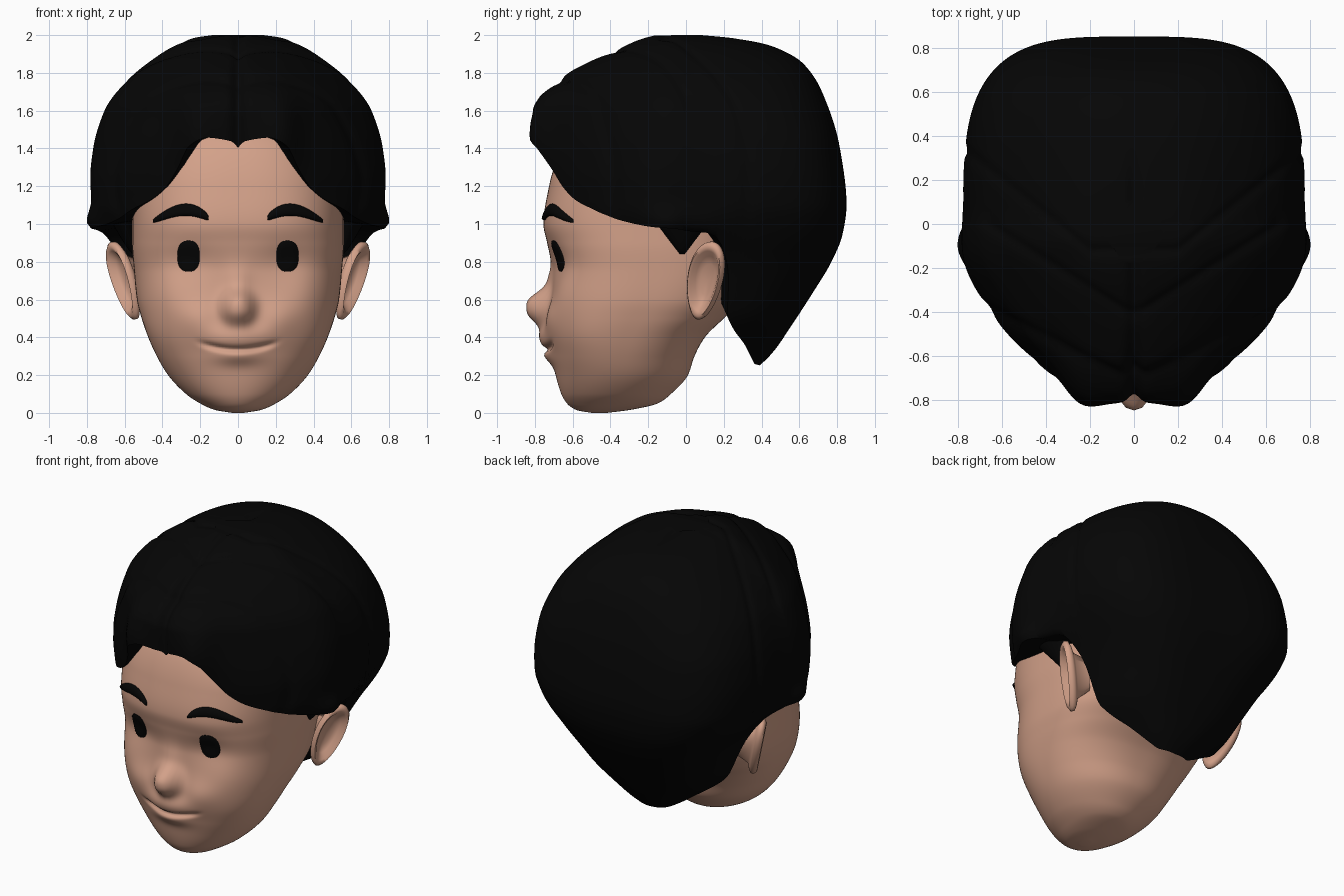
import bpy, bmesh
from math import sin, cos, pi, exp, radians, sqrt
from mathutils import Vector

cube = bpy.data.objects.get("Cube")
if cube:
    bpy.data.objects.remove(cube)


def material(name, colour):
    m = bpy.data.materials.new(name)
    m.use_nodes = True
    m.diffuse_color = (*colour, 1)
    bsdf = next(n for n in m.node_tree.nodes if n.type == 'BSDF_PRINCIPLED')
    bsdf.inputs["Base Color"].default_value = (*colour, 1)
    bsdf.inputs["Roughness"].default_value = 0.8
    return m


skin = material("skin", (0.65, 0.355, 0.25))
black = material("hair black", (0.0017, 0.0017, 0.0017))


def curve(points):
    """Smooth interpolation through (key, value) pairs without overshoot."""
    p = sorted(points)
    d = [(b[1] - a[1]) / (b[0] - a[0]) for a, b in zip(p, p[1:])]
    m = [d[0]] + [0 if a * b <= 0 else 2 * a * b / (a + b) for a, b in zip(d, d[1:])] + [d[-1]]

    def f(t):
        t = min(max(t, p[0][0]), p[-1][0])
        i = 0
        while i < len(p) - 2 and t > p[i + 1][0]:
            i += 1
        h = p[i + 1][0] - p[i][0]
        s = (t - p[i][0]) / h
        a = (1 + 2 * s) * (1 - s) ** 2
        return (a * p[i][1] + (1 - a) * p[i + 1][1]
                + h * s * (1 - s) * ((1 - s) * m[i] - s * m[i + 1]))
    return f


def loft(name, rings, mat, angle=50):
    """Skin a list of closed rings and cap both ends."""
    bm = bmesh.new()
    loops = [[bm.verts.new(p) for p in r] for r in rings]
    n = len(loops[0])
    for a, b in zip(loops, loops[1:]):
        for i in range(n):
            j = (i + 1) % n
            bm.faces.new((a[i], a[j], b[j], b[i]))
    bm.faces.new(loops[0])
    bm.faces.new(loops[-1])
    bmesh.ops.recalc_face_normals(bm, faces=bm.faces)
    me = bpy.data.meshes.new(name)
    bm.to_mesh(me)
    bm.free()
    me.materials.append(mat)
    ob = bpy.data.objects.new(name, me)
    bpy.context.collection.objects.link(ob)
    bpy.ops.object.select_all(action='DESELECT')
    ob.select_set(True)
    bpy.context.view_layer.objects.active = ob
    bpy.ops.object.shade_smooth_by_angle(angle=radians(angle))


def spow(v, e):
    return abs(v) ** e * (1 if v >= 0 else -1)


# Head: width, front and back by height
head = [(0, .03, -.5, -.42), (.015, .12, -.58, -.3), (.05, .2, -.63, -.15), (.1, .275, -.66, -.08),
        (.2, .37, -.69, .01), (.3, .43, -.71, .045), (.4, .475, -.72, .1), (.5, .51, -.715, .2),
        (.6, .535, -.71, .3), (.75, .55, -.705, .36), (.9, .56, -.735, .38), (1.0, .56, -.755, .4),
        (1.2, .56, -.725, .4), (1.35, .53, -.68, .4), (1.5, .45, -.58, .35), (1.7, .1, -.3, .1)]
head_w, head_f, head_b = (curve([(r[0], r[k]) for r in head]) for k in (1, 2, 3))
head_n = curve([(0, 2), (.2, 2.15), (.5, 2.6), (1, 2.6), (1.7, 2.3)])


def bump(x, z, cx, cz, sx, sz, power=1):
    return exp(-(((x - cx) / sx) ** 2 + ((z - cz) / sz) ** 2) ** power)


def relief(x, z):
    """Nose, cheeks, eye sockets and mouth, as distance forward."""
    ax = abs(x)
    d = .125 * bump(x, z, 0, .556, .085, .09, 1.4)
    d += .028 * bump(x, z, 0, .68, .06, .1)
    d += .033 * bump(ax, z, .21, .5, .12, .1)
    d += .025 * bump(ax, z, .38, .6, .13, .15)
    d -= .02 * bump(ax, z, .26, .8, .13, .1)
    d += .055 * bump(x, z, 0, .4, .15, .075)
    d += .03 * bump(x, z, 0, .3, .12, .045)
    mouth = .335 + .9 * x * x
    d -= .026 * exp(-((z - mouth) / .016) ** 2 - (ax / .19) ** 6)
    return d


def face_y(x, z):
    c, n = (head_f(z) + head_b(z)) / 2, head_n(z)
    t = min(abs(x) / head_w(z), 1)
    return c - (c - head_f(z)) * (1 - t ** n) ** (1 / n) - relief(x, z)


rings = []
for i in range(161):
    z = 1.7 * (i / 160) ** 1.5
    w, f, b, n = head_w(z), head_f(z), head_b(z), head_n(z)
    ring = []
    for k in range(200):
        a = 2 * pi * k / 200
        x = w * spow(sin(a), 2 / n)
        y = (f + b) / 2 - (b - f) / 2 * spow(cos(a), 2 / n)
        front = min(max(cos(a) * 3, 0), 1)
        ring.append((x, y - relief(x, z) * front, z))
    rings.append(ring)
loft("head", rings, skin, 80)

# Eyes, eyebrows, ears and sideburns on both sides
ear_profile = [(.02, -.03), (.4, -.028), (.62, -.012), (.78, .016), (.9, .024), (1, .008),
               (1, -.012), (.88, -.026), (.66, -.04), (.45, -.12)]
for s, side in ((1, "left"), (-1, "right")):
    rings = []
    for r, off in ((1, .015), (1, -.004), (.93, -.008), (.5, -.008), (.02, -.008)):
        ring = []
        for k in range(40):
            a = 2 * pi * k / 40
            x = s * .262 + .059 * r * spow(cos(a), .8)
            z = .83 + .082 * r * spow(sin(a), .8)
            ring.append((x, face_y(x, z) + off, z))
        rings.append(ring)
    loft(side + "_eye", rings, black)

    rings = []
    for i in range(29):
        u = i / 28
        x = s * (.155 + .295 * u)
        zc = 1.03 + .052 * sin(pi * u ** .85) - .015 * u
        h = .032 * sqrt(max(sin(pi * (.03 + .95 * u ** .75)), .01))
        ring = []
        for k in range(16):
            a = 2 * pi * k / 16
            z = zc + h * cos(a)
            ring.append((x, face_y(x, z) - .018 * sin(a), z))
        rings.append(ring)
    loft(side + "_eyebrow", rings, black)

    centre, back = Vector((.605, .1, .7)), Vector((.05, .09, 0))
    up = Vector((.06, .03, .205))
    out = back.cross(up).normalized()
    rings = []
    for r, h in ear_profile:
        ring = []
        for k in range(48):
            a = 2 * pi * k / 48
            egg = 1 + .18 * sin(a)
            p = centre + back * (r * cos(a) * egg) + up * (r * sin(a)) + out * h
            ring.append((s * p.x, p.y, p.z))
        rings.append(ring)
    loft(side + "_ear", rings, skin, 70)

    rings = []
    for i in range(13):
        q = i / 12
        rings.append([(s * (.64 - .09 * q + (.07 * (1 - q) ** .7 + .008) * cos(2 * pi * k / 24)),
                       -.02 + (.2 * (1 - q) + .012) * sin(2 * pi * k / 24), 1.1 - .26 * q)
                      for k in range(24)])
    loft(side + "_sideburn", rings, black)

# Hair: half width, front and back reach by height, and hem height by angle
hair_w = curve([(.25, .2), (.35, .31), (.5, .47), (.65, .54), (.8, .61), (.9, .67), (1, .725), (1.1, .765),
                (1.25, .775), (1.4, .76), (1.6, .7), (1.75, .59), (1.9, .4), (1.96, .29), (1.985, .22), (2, .12)])
hair_f = curve([(.9, .7), (1.13, .74), (1.27, .78), (1.4, .81), (1.6, .82), (1.67, .79), (1.74, .71),
                (1.8, .64), (1.87, .5), (1.9, .42), (1.97, .27), (2, .18)])
hair_b = curve([(.25, .39), (.32, .46), (.45, .55), (.65, .68), (.8, .77), (.95, .83), (1.1, .85), (1.4, .815),
                (1.7, .72), (1.85, .62), (1.94, .46), (1.985, .25), (2, .1)])
hem = curve([(0, 1.41), (4, 1.44), (14, 1.45), (22, 1.4), (26, 1.29), (30, 1.2), (37, 1.13), (47, 1.08),
             (58, 1.03), (75, .985), (88, .97), (92, .95), (97, .8), (105, .5), (122, .37), (140, .29),
             (155, .258), (180, .25)])
front_n = curve([(1.05, 2), (1.2, 1.93), (1.4, 1.75), (1.6, 1.65), (1.8, 1.65), (1.95, 1.9), (2, 2)])
back_n = curve([(.25, 2.4), (.8, 3.3), (1, 3.6), (1.4, 3.5), (1.6, 3.1), (1.9, 2.4), (2, 2)])
core = Vector((0, 0, 1.0))
pivot = Vector((0, 0, 1.3))


def hair_point(deg, z):
    a = radians(deg)
    turn = min(deg, 360 - deg)
    # Side locks flick outwards at their tips
    w = hair_w(z) + .065 * exp(-((turn - 82) / 10) ** 2 - ((z - 1) / .07) ** 2)
    if turn <= 90:
        e = 2 / front_n(z)
        w += .02 * exp(-((turn - 75) / 12) ** 2)
        p = Vector((w * spow(sin(a), e), -hair_f(z) * abs(cos(a)) ** e, z))
    else:
        e = 2 / back_n(z)
        p = Vector((w * spow(sin(a), e), hair_b(z) * abs(cos(a)) ** e, z))
    # Parting, fringe tufts and overlapping lock grooves
    ax, cut = abs(p.x), 0
    if p.y < .35:
        cut += .03 * exp(-(ax / .03) ** 2) * min(1, (.35 - p.y) / .2)
    if p.y < -.45:
        fringe = min(1, (-.45 - p.y) / .2)
        cut += fringe * (.03 * exp(-(ax / .05) ** 2) - .085 * bump(ax, z, .22, 1.47, .1, .2))
    if z > 1.0:
        for start, slope, flat in ((-.42, .63, 0), (-.12, .8, .2), (-.69, .5, .05)):
            d = p.y - start - slope * max(ax - flat, 0)
            cut += .016 * exp(-(d / .025) ** 2) * min(1, (z - 1.0) / .1)
    return pivot + (p - pivot) * (1 - cut)


def tuck(p):
    """Underside of the hem: level at the front, rising to the core behind."""
    if p.y < 0:
        return Vector((p.x * .75, p.y * .75, p.z + .03))
    return p.lerp(core, .25)


COLS, ROWS = 240, 64
rings = [[hair_point(k * 360 / COLS, 2 - (2 - hem(min(k, COLS - k) * 360 / COLS)) * (i / ROWS) ** 1.7)
          for k in range(COLS)] for i in range(ROWS + 1)]
edge = rings[-1]
inner = [tuck(p) for p in edge]
rings += [[p.lerp(q, .15) for p, q in zip(edge, inner)], inner]
rings += [[p.lerp(core, t) for p in inner] for t in (.4, .97)]
loft("hair", rings, black, 60)
